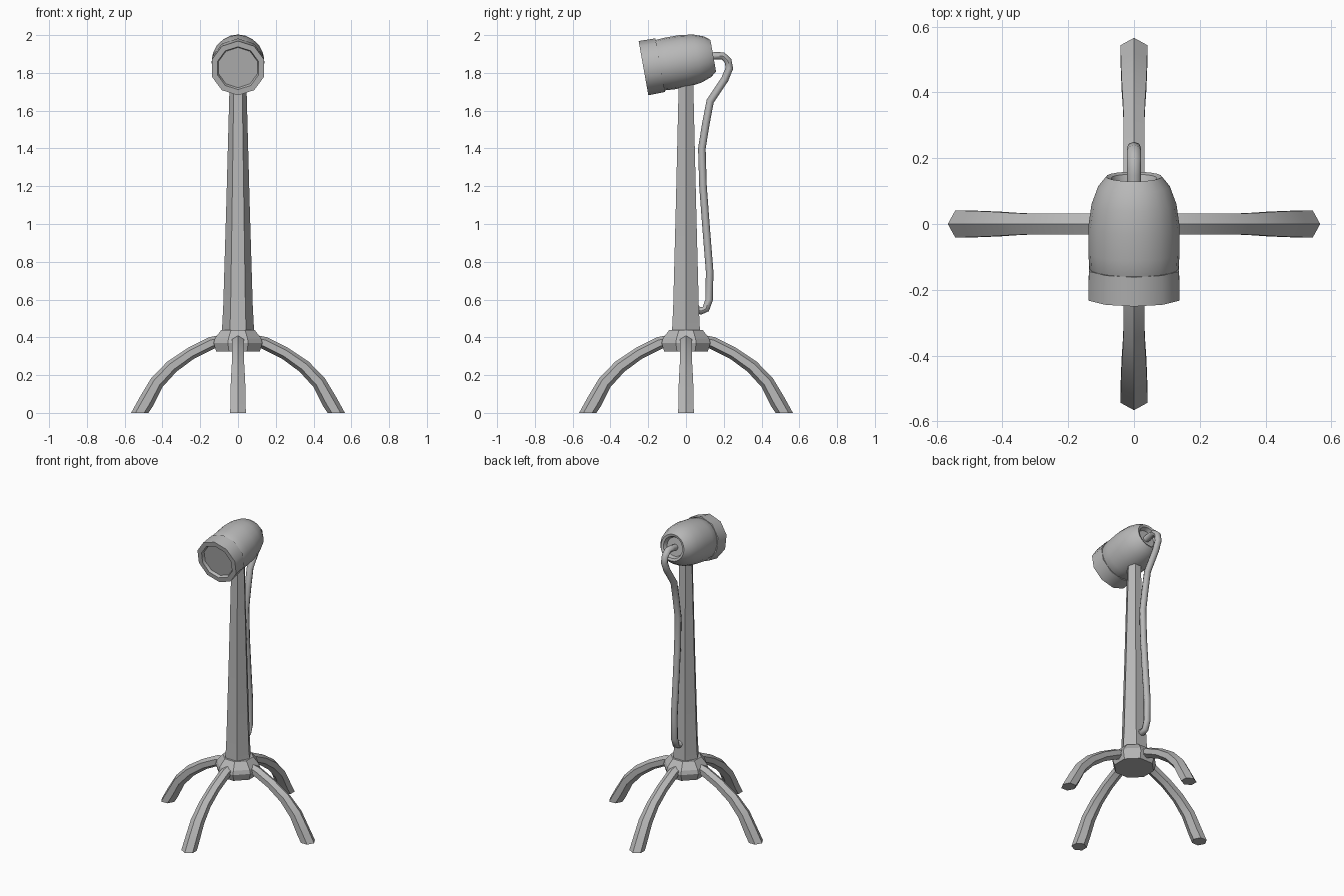
import bpy, bmesh, math
from mathutils import Vector, Matrix

if "Cube" in bpy.data.objects:
    bpy.data.objects.remove(bpy.data.objects["Cube"])

grey = bpy.data.materials.new("plain grey")
grey.diffuse_color = (0.48, 0.48, 0.48, 1)
grey.use_nodes = True
grey.node_tree.nodes["Principled BSDF"].inputs["Base Color"].default_value = grey.diffuse_color


def finish(name, rings, angle=30, matrix=None):
    """Skin a list of vertex rings, cap both ends, and shade by angle."""
    bm = bmesh.new()
    loops = [[bm.verts.new(p) for p in ring] for ring in rings]
    n = len(loops[0])
    for a, b in zip(loops, loops[1:]):
        for i in range(n):
            j = (i + 1) % n
            bm.faces.new((a[i], a[j], b[j], b[i]))
    bm.faces.new(loops[0])
    bm.faces.new(loops[-1])
    bmesh.ops.recalc_face_normals(bm, faces=bm.faces[:])
    if matrix:
        bm.transform(matrix)
    mesh = bpy.data.meshes.new(name)
    bm.to_mesh(mesh)
    bm.free()
    mesh.materials.append(grey)
    obj = bpy.data.objects.new(name, mesh)
    bpy.context.collection.objects.link(obj)
    bpy.ops.object.select_all(action='DESELECT')
    obj.select_set(True)
    bpy.context.view_layer.objects.active = obj
    bpy.ops.object.shade_smooth_by_angle(angle=math.radians(angle))
    return obj


def lathe(profile, sides, turn=0.0):
    """Rings around z from (radius, height) pairs."""
    return [[(r * math.cos(turn + math.tau * i / sides),
              r * math.sin(turn + math.tau * i / sides), z)
             for i in range(sides)] for r, z in profile]


def tube(path, sides, flat_end=False):
    """Rings along a path in the xz plane: (x, z, thickness, width) half sizes."""
    pts = [Vector((p[0], 0, p[1])) for p in path]
    rings = []
    for k, (x, z, t, w) in enumerate(path):
        d = (pts[min(k + 1, len(pts) - 1)] - pts[max(k - 1, 0)]).normalized()
        up = Vector((-d.z, 0, d.x))
        if flat_end and k == len(path) - 1:
            up = Vector((1, 0, 0))
        rings.append([pts[k] + up * t * math.cos(math.tau * i / sides)
                      + Vector((0, w, 0)) * math.sin(math.tau * i / sides)
                      for i in range(sides)])
    return rings


# Four arched legs with flat feet
leg_path = [(0.07, 0.385, 0.032, 0.036), (0.14, 0.37, 0.033, 0.036),
            (0.25, 0.315, 0.033, 0.036), (0.35, 0.245, 0.036, 0.038),
            (0.43, 0.16, 0.038, 0.044), (0.485, 0.06, 0.042, 0.046),
            (0.52, 0.0, 0.046, 0.048)]
for k, side in enumerate(("right", "back", "left", "front")):
    finish(side + "_leg", tube(leg_path, 6, True), 30,
           Matrix.Rotation(k * math.pi / 2, 4, 'Z'))

# Hub joining the legs
finish("hub", lathe([(0.125, 0.325), (0.14, 0.37), (0.132, 0.395), (0.095, 0.44)],
                    8, math.pi / 8), 20)

# Tapered six-sided pole
finish("pole", lathe([(0.086, 0.42), (0.078, 0.57), (0.062, 1.1),
                      (0.046, 1.69), (0.044, 1.8)], 6), 30)

# Lamp head, turned about z then laid along its tilted axis
axis = Vector((0, 0.985, 0.176)).normalized()
lay = Matrix.Translation((0, -0.225, 1.825)) @ Matrix.Rotation(
    -math.atan2(axis.y, axis.z), 4, 'X')
finish("lamp_housing", lathe([(0.10, 0.02), (0.134, 0.07), (0.139, 0.14), (0.139, 0.22),
                              (0.129, 0.29), (0.109, 0.345), (0.085, 0.375),
                              (0.07, 0.37), (0.06, 0.345)], 20), 35, lay)
finish("lamp_rim", lathe([(0.104, 0.03), (0.115, 0.0), (0.146, 0.0),
                          (0.144, 0.09), (0.13, 0.09)], 10, math.pi / 10), 40, lay)
finish("lens", lathe([(0.108, 0.018), (0.108, 0.035)], 10, math.pi / 10), 30, lay)

# Power cable from the back of the head down to the pole
cable = [(0.10, 1.88), (0.15, 1.89), (0.195, 1.89), (0.222, 1.865), (0.23, 1.825),
         (0.205, 1.765), (0.128, 1.65), (0.105, 1.53), (0.084, 1.4), (0.09, 1.2),
         (0.105, 1.0), (0.125, 0.75), (0.123, 0.6), (0.105, 0.55), (0.08, 0.54),
         (0.05, 0.55)]
finish("cable", tube([(y, z, 0.02, 0.022) for y, z in cable], 8), 50,
       Matrix.Rotation(math.pi / 2, 4, 'Z'))
